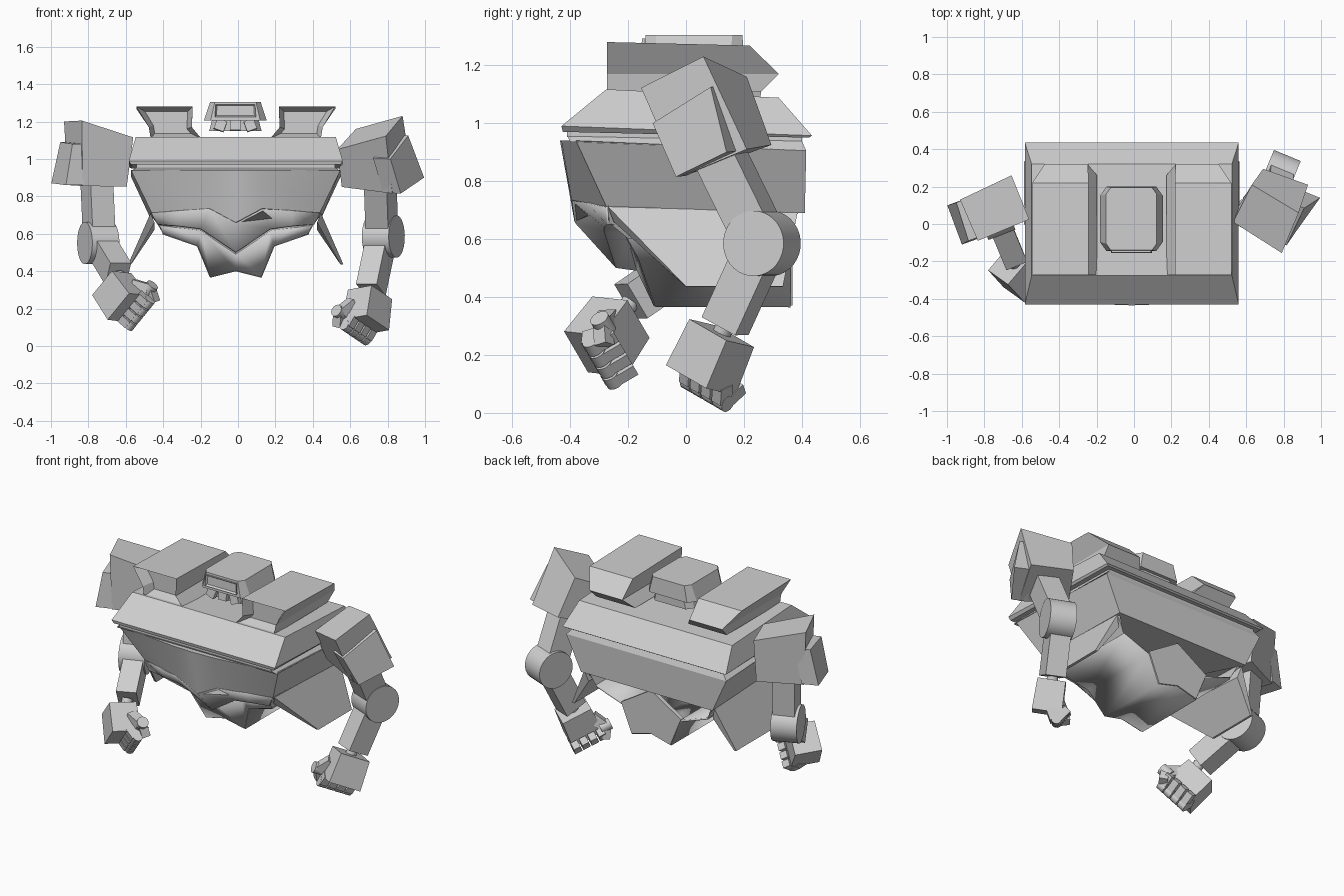
import bpy, bmesh, math
from mathutils import Vector as V

if "Cube" in bpy.data.objects:
    bpy.data.objects.remove(bpy.data.objects["Cube"])

CX = -0.012  # torso centre line
grey = bpy.data.materials.new("plain grey")
grey.diffuse_color = (0.62, 0.62, 0.62, 1)
grey.use_nodes = True
grey.node_tree.nodes["Principled BSDF"].inputs["Base Color"].default_value = grey.diffuse_color


def finish(name, bm, smooth=False):
    bmesh.ops.recalc_face_normals(bm, faces=bm.faces)
    me = bpy.data.meshes.new(name)
    bm.to_mesh(me)
    bm.free()
    me.materials.append(grey)
    ob = bpy.data.objects.new(name, me)
    bpy.context.collection.objects.link(ob)
    if smooth:
        bpy.ops.object.select_all(action='DESELECT')
        ob.select_set(True)
        bpy.context.view_layer.objects.active = ob
        bpy.ops.object.shade_smooth_by_angle(angle=math.radians(35))
    return ob


def loft(name, a, b, inset=None, smooth=False, caps=None):
    """Solid between two matching rings; inset=(rim, shift) recesses the first cap."""
    bm = bmesh.new()
    ra, rb = [bm.verts.new(p) for p in a], [bm.verts.new(p) for p in b]
    n = len(a)
    cap = bm.faces.new(ra)
    for c in caps or [range(n)]:
        bm.faces.new([rb[i] for i in c])
    for i in range(n):
        j = (i + 1) % n
        bm.faces.new((ra[i], ra[j], rb[j], rb[i]))
    if inset:
        bmesh.ops.recalc_face_normals(bm, faces=bm.faces)
        bmesh.ops.inset_region(bm, faces=[cap], thickness=inset[0], use_even_offset=True)
        bmesh.ops.translate(bm, verts=cap.verts[:], vec=inset[1])
    return finish(name, bm, smooth)


def skin(name, rows, thick):
    """Thin plate through half rows (x >= 0), mirrored about the centre line."""
    bm = bmesh.new()
    grid = []
    for r in rows:
        full = [(-x, y, z) for x, y, z in r[:0:-1]] + list(r)
        grid.append([bm.verts.new((x + CX, y, z)) for x, y, z in full])
    for p, q in zip(grid, grid[1:]):
        for i in range(len(p) - 1):
            bm.faces.new((p[i], p[i + 1], q[i + 1], q[i]))
    ob = finish(name, bm, True)
    m = ob.modifiers.new("thickness", 'SOLIDIFY')
    m.thickness, m.offset = thick, 0
    return ob


def ring(x, y0, y1, z0, z1):
    return [(CX - x, y0, z0), (CX + x, y0, z0), (CX + x, y1, z1), (CX - x, y1, z1)]


def frame(axis, hint):
    a = V(axis).normalized()
    b = (V(hint) - a * V(hint).dot(a)).normalized()
    return a, b, a.cross(b)


def beam(name, p, q, wide, deep, hint):
    p, q = V(p), V(q)
    a, b, c = frame(q - p, hint)
    off = [b * (s * wide / 2) + c * (t * deep / 2) for s, t in ((-1, -1), (1, -1), (1, 1), (-1, 1))]
    return loft(name, [p + o for o in off], [q + o for o in off])


def rod(name, p, q, r, n=24):
    p, q = V(p), V(q)
    a, b, c = frame(q - p, (0.31, 0.2, 0.93))
    circle = [b * (r * math.cos(t)) + c * (r * math.sin(t)) for t in (2 * math.pi * i / n for i in range(n))]
    return loft(name, [p + o for o in circle], [q + o for o in circle], smooth=True)


# Chest: sloped upper shell, thin rim, recessed seam, bevel
loft("chest_top", ring(.535, -.275, .32, 1.117, 1.088), ring(.572, -.43, .435, .99, .957))
loft("chest_rim", ring(.572, -.43, .435, .99, .957), ring(.56, -.425, .425, .97, .95))
loft("chest_seam", ring(.53, -.41, .40, .975, .95), ring(.53, -.41, .40, .953, .935))
loft("chest_bevel", ring(.53, -.41, .40, .955, .938), ring(.56, -.40, .415, .936, .905))

# Lower chest, bowed forward at the front
front_top = [(-.56, -.38), (-.14, -.43), (0, -.435), (.14, -.43), (.56, -.38), (.56, .415), (-.56, .415)]
front_low = [(-.45, -.275, .712), (-.14, -.395, .735), (0, -.385, .66), (.14, -.395, .735),
             (.45, -.275, .712), (.46, .41, .69), (-.46, .41, .69)]
loft("lower_chest", [(x + CX, y, .94 if y < 0 else .905) for x, y in front_top],
     [(x + CX, y, z) for x, y, z in front_low], smooth=True)

# Abdomen: undercut ledge, stepped front plate, winged keel running to the back
ledge_low = [(0, -.24, .505), (.185, -.28, .63), (.30, -.28, .645), (.42, -.27, .655)]
plate_top = [(0, -.165, .495), (.185, -.20, .62), (.30, -.205, .635), (.41, -.21, .65)]
plate_low = [(0, -.115, .405), (.135, -.105, .37), (.203, -.165, .537), (.39, -.20, .602)]
keel_back = [(x, .36, z) for x, y, z in plate_low]
skin("abdomen_ledge", [
    [(0, -.38, .66), (.14, -.39, .735), (.30, -.335, .724), (.45, -.273, .712)], ledge_low, plate_top], .01)
skin("abdomen_front", [plate_top, plate_low], .012)
skin("winged_keel", [plate_low, keel_back], .012)
# Back plate leaves a triangular opening either side under the chest
half = [(0, .68), (.21, .55), (.203, .537), (.135, .37), (0, .405)]
outline = half + [(-x, z) for x, z in half[3:0:-1]]
loft("keel_back_plate", [(CX + x, .34, z) for x, z in outline], [(CX + x, .368, z) for x, z in outline])
for s in (-1, 1):
    X = lambda x: CX + s * x
    loft("abdomen_side", [(X(.39), -.20, .602), (X(.42), -.265, .655), (X(.455), -.27, .715), (X(.435), -.26, .715)],
         [(X(.39), .36, .602), (X(.41), .365, .64), (X(.455), .38, .70), (X(.435), .38, .70)])
    # Flared hip plate
    loft("hip_plate", [(X(.455), -.27, .712), (X(.455), .385, .692), (X(.575), .335, .437), (X(.575), 0, .437)],
         [(X(.435), -.25, .66), (X(.435), .37, .62), (X(.56), .335, .435), (X(.56), 0, .435)])
    # Shoulder pod with recessed front
    prof = [(.23, 1.28, .22), (.532, 1.28, .22), (.465, 1.17, .32), (.455, 1.11, .26),
            (.185, 1.11, .26), (.235, 1.17, .32)]
    loft("chest_pod", [(X(x), -.272, z) for x, z, y in prof],
         [(X(x), y, z - .012 * (z > 1.2)) for x, z, y in prof],
         (.026, (0, .07, 0)), caps=[(0, 1, 2, 5), (2, 3, 4, 5)])


# Head: chamfered block with recessed visor, narrower jaw and mouth plates
def octagon(x, y0, y1, z, c):
    pts = [(-x + c, y0), (x - c, y0), (x, y0 + c * 1.4), (x, y1 - c * 1.4),
           (x - c, y1), (-x + c, y1), (-x, y1 - c * 1.4), (-x, y0 + c * 1.4)]
    return [(px + CX - .002, py, z) for px, py in pts]


loft("head_block", octagon(.135, -.14, .195, 1.305, .025), octagon(.168, -.145, .20, 1.205, .035))
loft("head_jaw", octagon(.125, -.11, .18, 1.207, .03), octagon(.14, -.11, .18, 1.15, .03))
hx = CX - .002
loft("visor", [(hx - .105, -.152, 1.292), (hx + .105, -.152, 1.292), (hx + .11, -.156, 1.225), (hx - .11, -.156, 1.225)],
     [(hx - .105, -.10, 1.292), (hx + .105, -.10, 1.292), (hx + .11, -.10, 1.225), (hx - .11, -.10, 1.225)],
     (.008, (0, .012, 0)))
for k in (-1, 0, 1):
    m = hx + k * .07
    beam("mouth_plate", (m, -.118, 1.207), (m + k * .02, -.125, 1.153), .055, .03, (1, 0, 0))


# Arms
def shoulder(top, low, plate, normal):
    loft("shoulder_block", top, low)
    n = V(normal).normalized()
    loft("shoulder_plate", plate, [V(p) - n * .10 for p in plate])


def hand(c, u, v, palm):
    """u points to the knuckles, v runs across the fingers, palm faces the curl."""
    c = V(c)
    u, v, w = frame(u, v)
    w = w if w.dot(V(palm)) > 0 else -w
    at = lambda a, b, d: c + u * a + v * b + w * d
    def slab(a, h, k):
        return [at(a, s * h, t * k) for s, t in ((-1, -1), (1, -1), (1, 1), (-1, 1))]
    loft("hand_palm", slab(-.10, .092, .08), slab(.08, .10, .085))
    for i in range(4):
        b = (i - 1.5) * .054
        beam("finger_base", at(.06, b, .02), at(.115, b, .05), .044, .055, v)
        rod("finger_knuckle", at(.115, b - .023, .06), at(.115, b + .023, .06), .03, 16)
        beam("finger_tip", at(.115, b, .065), at(.05, b, .115), .042, .045, v)
    beam("thumb_base", at(-.02, -.08, .04), at(.05, -.12, .08), .06, .06, w)
    rod("thumb_knuckle", at(.05, -.155, .085), at(.05, -.09, .085), .034, 16)
    beam("thumb_tip", at(.05, -.125, .085), at(.11, -.085, .11), .05, .05, w)


def arm(sh, el, wr, out, hand_c):
    el, wr, out = V(el), V(wr), V(out).normalized()
    beam("upper_arm", sh, el, .13, .15, out)
    rod("elbow_joint", el - out * .07, el + out * .085, .113, 32)
    beam("forearm", el, wr, .12, .14, out)
    rod("wrist", wr, wr.lerp(V(hand_c), .45), .032, 16)


# Right arm
shoulder([(.88, .06, 1.23), (.63, .21, 1.16), (.53, .01, 1.05), (.79, -.155, 1.122)],
         [(.93, .21, .91), (.69, .295, .925), (.555, .09, .85), (.825, -.02, .815)],
         [(.91, .085, 1.125), (.995, .14, .90), (.87, -.035, .815), (.815, -.115, 1.0)], (.93, -.37, -.04))
arm((.76, .12, .88), (.77, .265, .585), (.71, .135, .30), (.92, -.38, 0), (.68, .08, .18))
hand((.692, .083, .185), (-.14, -.4, -.9), (.6, .7, -.4), (-.79, .6, -.14))

# Left arm
shoulder([(-.655, .26, 1.125), (-.56, .025, 1.115), (-.835, -.09, 1.205), (-.93, .13, 1.2)],
         [(-.66, .24, .86), (-.595, .02, .852), (-.83, -.075, .855), (-.91, .12, .86)],
         [(-.95, .115, 1.09), (-.998, .10, .87), (-.92, -.11, .86), (-.885, -.09, 1.08)], (-.93, -.34, 0))
arm((-.755, .07, .88), (-.74, .05, .55), (-.64, -.19, .385), (-.93, -.36, 0), (-.62, -.27, .27))
hand((-.625, -.275, .26), (.5, -.5, -.7), (-.5, .35, -.7), (.55, .72, -.1))
